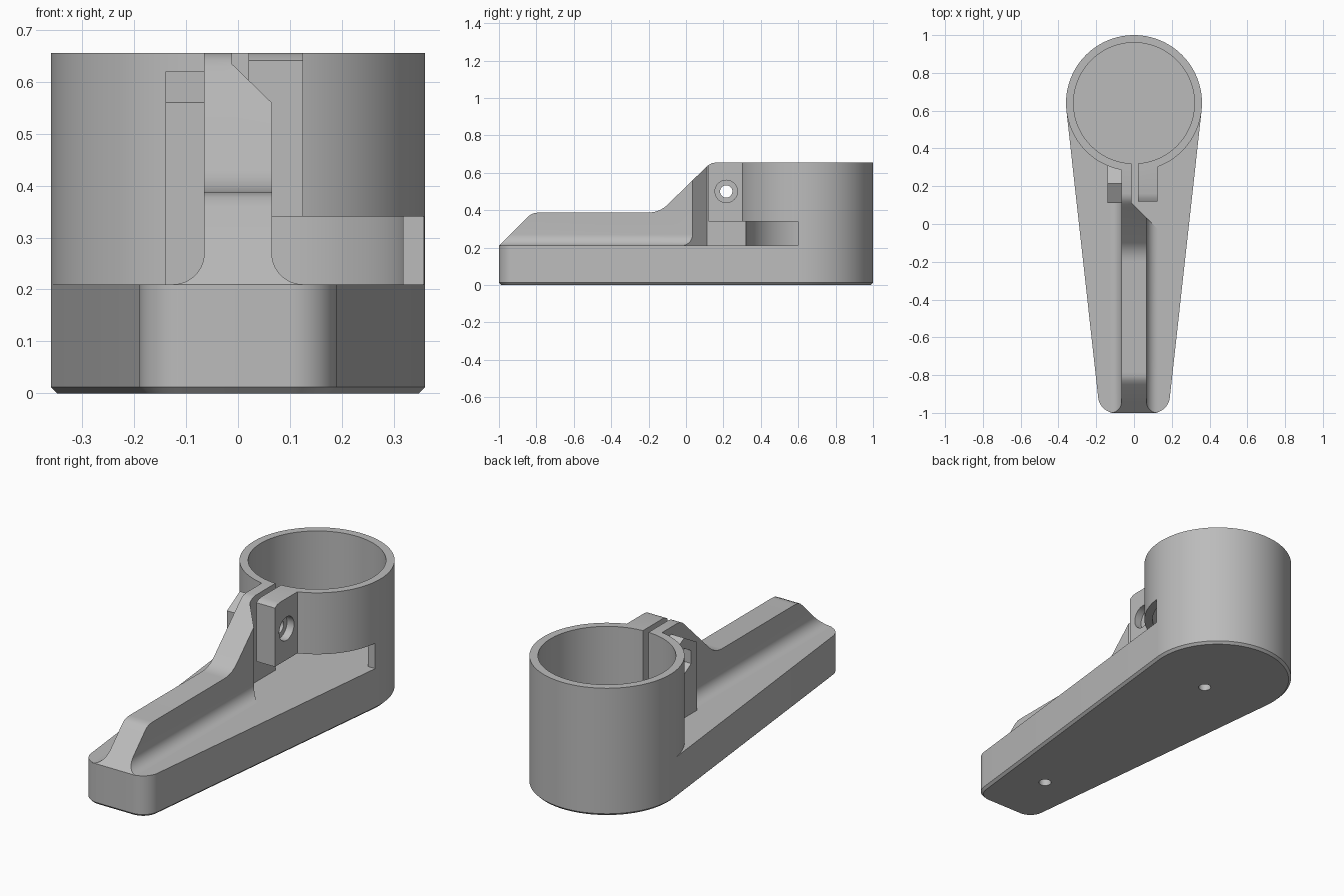
import bpy, bmesh
from math import sin, cos, pi, radians
from mathutils import Vector

old = bpy.data.objects.get("Cube")
if old:
    bpy.data.objects.remove(old, do_unlink=True)

FLOOR, TOP = 0.21, 0.655        # plate top, clamp top
RING_Y, R_OUT, R_IN = 0.64, 0.36, 0.32
BOLT_Y, BOLT_Z = 0.215, 0.5
SEG = 128

grey = bpy.data.materials.new("plain grey")
grey.use_nodes = True
GREY = (0.5, 0.5, 0.5, 1)
grey.diffuse_color = GREY
grey.node_tree.nodes["Principled BSDF"].inputs["Base Color"].default_value = GREY


def add(name, bm):
    bmesh.ops.recalc_face_normals(bm, faces=bm.faces)
    mesh = bpy.data.meshes.new(name)
    bm.to_mesh(mesh)
    bm.free()
    mesh.materials.append(grey)
    ob = bpy.data.objects.new(name, mesh)
    bpy.context.collection.objects.link(ob)
    return ob


def prism(name, pts, axis, lo, hi):
    """Extrude a 2D outline along an axis; the outline uses the other two axes in order."""
    bm = bmesh.new()
    verts = []
    for a, b in pts:
        co = [a, b]
        co.insert("xyz".index(axis), lo)
        verts.append(bm.verts.new(co))
    face = bm.faces.new(verts)
    move = Vector([hi - lo if c == axis else 0 for c in "xyz"])
    ext = bmesh.ops.extrude_face_region(bm, geom=[face])["geom"]
    bmesh.ops.translate(bm, vec=move, verts=[v for v in ext if isinstance(v, bmesh.types.BMVert)])
    return add(name, bm)


def circle(cx, cy, r, n=SEG, start=0.0):
    return [(cx + r * cos(start + 2 * pi * i / n), cy + r * sin(start + 2 * pi * i / n)) for i in range(n)]


def rect(x0, x1, y0, y1):
    return [(x0, y0), (x1, y0), (x1, y1), (x0, y1)]


def boolean(ob, tool, mode="DIFFERENCE"):
    tool.hide_render = True
    mod = ob.modifiers.new(mode.lower(), "BOOLEAN")
    mod.operation, mod.solver, mod.object = mode, "EXACT", tool
    bpy.context.view_layer.objects.active = ob
    bpy.ops.object.modifier_apply(modifier=mod.name)
    bpy.data.objects.remove(tool, do_unlink=True)


# Tapered base plate: hull of one big and two small rounds, chamfered underneath
bm = bmesh.new()
for z, inset in ((0, 0.012), (0.012, 0), (FLOOR, 0)):
    for cx, cy, r, n in ((0, RING_Y, R_OUT, SEG), (-0.1, -0.91, 0.09, 48), (0.1, -0.91, 0.09, 48)):
        for x, y in circle(cx, cy, r - inset, n):
            bm.verts.new((x, y, z))
hull = bmesh.ops.convex_hull(bm, input=bm.verts)
bmesh.ops.delete(bm, geom=list({v for v in hull["geom_interior"] + hull["geom_unused"]
                                if isinstance(v, bmesh.types.BMVert)}), context="VERTS")
bmesh.ops.dissolve_limit(bm, angle_limit=radians(0.2), verts=bm.verts, edges=bm.edges)
base = add("base_plate", bm)
for y in (-0.68, 0.54):
    boolean(base, prism("screw_hole", circle(0, y, 0.03, 32), "z", -0.1, 0.15))

# Clamp ring with a front split and a relief slot under its free side
ring = prism("clamp_ring", circle(0, RING_Y, R_OUT), "z", FLOOR, TOP)
boolean(ring, prism("bore", circle(0, RING_Y, R_IN), "z", 0.1, 0.8))
boolean(ring, prism("split", rect(-0.012, 0.02, 0.2, 0.5), "z", 0.1, 0.8))
boolean(ring, prism("relief", rect(-0.012, 0.5, 0.2, 0.6), "z", 0.1, 0.34))

# Side outline shared by the rib and the free lug
side = [(-1, FLOOR), (-0.85, 0.36), (-0.83, 0.377), (-0.81, 0.385), (-0.785, 0.387),
        (-0.2, 0.387), (-0.17, 0.39), (-0.14, 0.4), (-0.115, 0.415), (-0.1, 0.428),
        (0.09, 0.613), (0.105, 0.628), (0.12, 0.641), (0.138, 0.651), (0.16, TOP),
        (0.36, TOP), (0.36, FLOOR)]

# Rib: filleted cross-section trimmed by the side outline
fillet = [(0.125 - 0.06 * cos(t), 0.27 - 0.06 * sin(t)) for t in (pi / 2 * i / 12 for i in range(13))]
half = [(0.065, 0.8)] + fillet + [(0.125, 0.15)]
section = half + [(-x, z) for x, z in reversed(half)]
rib = prism("rib", section, "y", -1.1, 0.5)
boolean(rib, prism("side_trim", side, "x", -0.3, 0.3), "INTERSECT")
boolean(rib, prism("lug_clearance", [(-0.012, 0.112), (0.2, -0.1), (0.2, 0.5), (-0.012, 0.5)], "z", 0.1, 0.8))

# Nut housing on the fixed side, with a pointed roof
house = [(BOLT_Y - 0.104, FLOOR), (BOLT_Y + 0.104, FLOOR), (BOLT_Y + 0.104, 0.56),
         (BOLT_Y, 0.62), (BOLT_Y - 0.104, 0.56)]
nut_housing = prism("nut_housing", house, "x", -0.14, -0.04)
boolean(rib, nut_housing, "UNION")
boolean(rib, prism("nut_pocket", circle(BOLT_Y, BOLT_Z, 0.066, 6, pi / 2), "x", -0.3, -0.085))

# Free lug with a recess for the bolt head
lug = prism("free_lug", rect(0.02, 0.125, 0.12, 0.5), "z", 0.34, 0.8)
boolean(lug, prism("side_trim", side, "x", -0.3, 0.3), "INTERSECT")
boolean(lug, prism("head_recess", circle(BOLT_Y, BOLT_Z, 0.06, 48), "x", 0.085, 0.3))

# Bolt hole through both lugs, and clear the inside of the ring
for part in (rib, lug):
    boolean(part, prism("bolt_hole", circle(BOLT_Y, BOLT_Z, 0.033, 40), "x", -0.4, 0.4))
    boolean(part, prism("bore_clearance", circle(0, RING_Y, 0.335), "z", 0.1, 0.9))

for ob in (base, ring, rib, lug):
    bpy.ops.object.select_all(action="DESELECT")
    ob.select_set(True)
    bpy.context.view_layer.objects.active = ob
    bpy.ops.object.shade_smooth_by_angle(angle=radians(25))
